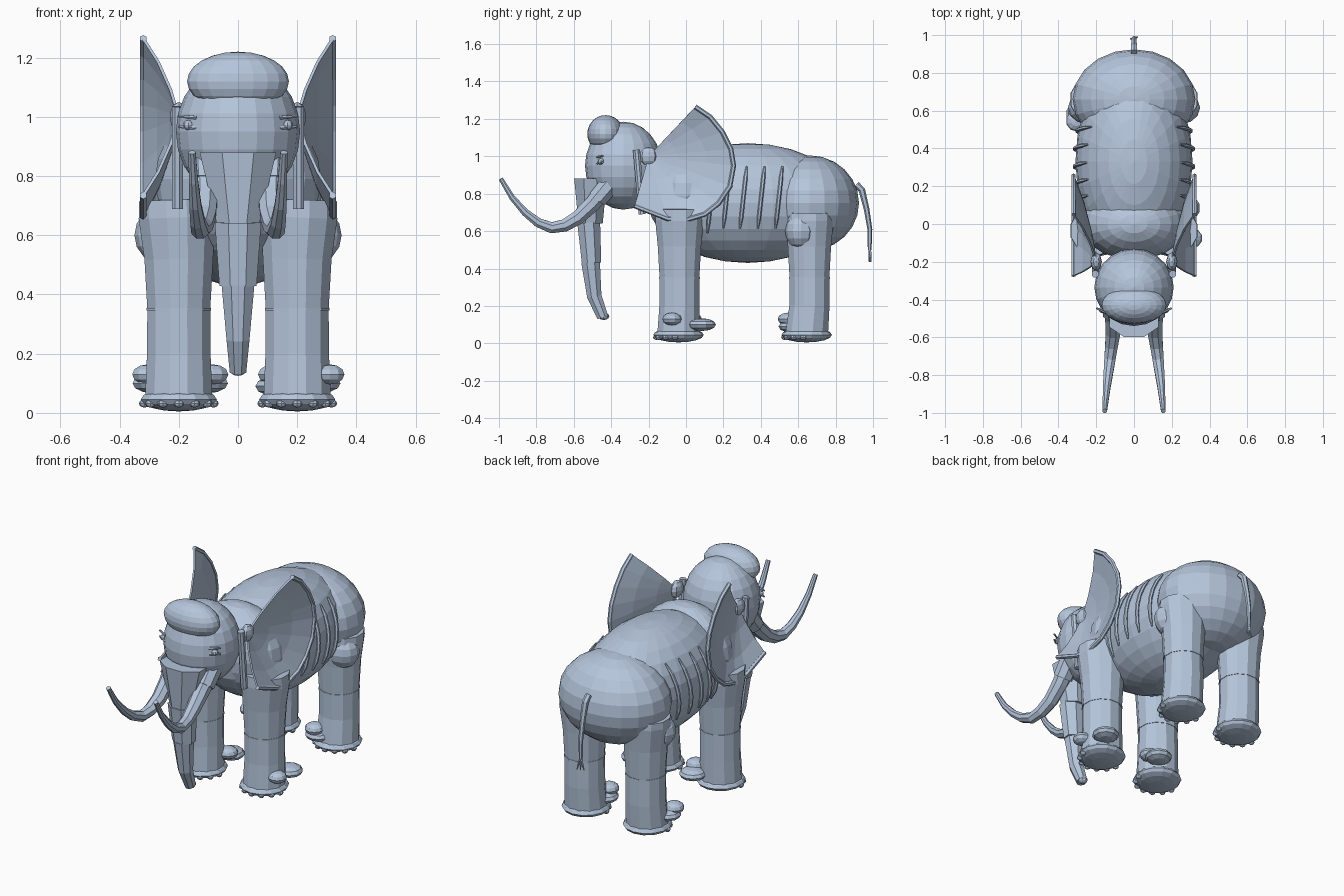
import bpy, bmesh, math
from mathutils import Vector

hide = bpy.data.materials.new("blue_grey_hide")
hide.diffuse_color = (0.46, 0.56, 0.71, 1)


def finish(name, bm):
    bmesh.ops.recalc_face_normals(bm, faces=bm.faces)
    me = bpy.data.meshes.new(name)
    bm.to_mesh(me)
    bm.free()
    me.materials.append(hide)
    ob = bpy.data.objects.new(name, me)
    bpy.context.collection.objects.link(ob)
    return ob


def ball(name, centre, radii, seg=16, rings=10):
    bm = bmesh.new()
    bmesh.ops.create_uvsphere(bm, u_segments=seg, v_segments=rings, radius=1)
    for v in bm.verts:
        v.co = Vector([c + r * k for c, r, k in zip(centre, radii, v.co)])
    return finish(name, bm)


def tube(name, pts, radii, sides=8):
    """Capped tube through pts; each radius is a number or an (across, depth) pair."""
    bm = bmesh.new()
    pts = [Vector(p) for p in pts]
    rows = []
    for i, p in enumerate(pts):
        t = (pts[min(i + 1, len(pts) - 1)] - pts[max(i - 1, 0)]).normalized()
        ref = Vector((0, 0, 1)) if abs(t.x) > 0.8 else Vector((1, 0, 0))
        a = (ref - t * ref.dot(t)).normalized()
        b = t.cross(a)
        r = radii[i]
        ra, rb = r if isinstance(r, tuple) else (r, r)
        angles = [2 * math.pi * (k + 0.5) / sides for k in range(sides)]
        rows.append([bm.verts.new(p + a * ra * math.cos(w) + b * rb * math.sin(w)) for w in angles])
    for lo, hi in zip(rows, rows[1:]):
        for k in range(sides):
            n = (k + 1) % sides
            bm.faces.new((lo[k], lo[n], hi[n], hi[k]))
    bm.faces.new(rows[0])
    bm.faces.new(rows[-1])
    return finish(name, bm)


# Torso
BC, BR = (0, 0.33, 0.75), (0.31, 0.53, 0.32)
ball("belly", BC, BR, 24, 14)
ball("shoulders", (0, 0.0, 0.79), (0.28, 0.19, 0.26), 20, 12)
ball("rump", (0, 0.66, 0.75), (0.325, 0.265, 0.255), 20, 12)

# Head and crown
ball("head", (0, -0.335, 0.95), (0.21, 0.205, 0.235), 20, 12)
ball("crown", (0, -0.43, 1.12), (0.172, 0.098, 0.1), 20, 12)

# Trunk in three tapered pieces
tube("trunk_upper", [(0, -0.51, 0.88), (0, -0.51, 0.64)], [(0.14, 0.095), (0.078, 0.07)])
tube("trunk_middle", [(0, -0.52, 0.645), (0, -0.505, 0.43)], [(0.085, 0.066), (0.068, 0.056)])
tube("trunk_lower", [(0, -0.51, 0.435), (0, -0.49, 0.25), (0, -0.445, 0.14)],
     [(0.06, 0.054), (0.042, 0.042), (0.03, 0.032)])
ball("trunk_tip", (0, -0.44, 0.145), (0.028, 0.03, 0.02), 8, 6)

# Tail and tuft
tube("tail", [(0, 0.91, 0.85), (0, 0.94, 0.82), (0, 0.965, 0.72), (0, 0.983, 0.61), (0, 0.982, 0.5)],
     [0.018, 0.018, 0.015, 0.013, 0.01], 6)
for k in (-1, 0, 1):
    tube("tail_tuft", [(0, 0.982, 0.51), (0.02 * k, 0.985 + 0.005 * k, 0.435)], [0.008, 0.003], 5)

# Outer rim of the ear as (y, z)
RIM = [(0.05, 1.265), (0.13, 1.21), (0.195, 1.13), (0.24, 1.04), (0.255, 0.95), (0.235, 0.84),
       (0.175, 0.75), (0.1, 0.69), (0, 0.66), (-0.1, 0.667), (-0.275, 0.735)]
APEX = Vector((0.205, -0.2, 1.0))


def ear(s):
    # bowed fan from the head out to the rim
    bm = bmesh.new()
    rows = []
    for f, bow in ((0.06, 0.0), (0.35, 0.2), (0.7, 0.56), (1, 1)):
        row = []
        for y, z in RIM:
            x = APEX.x + (0.32 - APEX.x) * bow
            row.append(bm.verts.new((s * x, APEX.y + (y - APEX.y) * f, APEX.z + (z - APEX.z) * f)))
        rows.append(row)
    for a, b in zip(rows, rows[1:]):
        for k in range(len(RIM) - 1):
            bm.faces.new((a[k], a[k + 1], b[k + 1], b[k]))
    ob = finish("ear", bm)
    mod = ob.modifiers.new("thickness", 'SOLIDIFY')
    mod.thickness = 0.01
    mod.offset = 0
    tube("ear_rim", [(s * 0.32, y, z) for y, z in RIM], [0.013] * len(RIM), 6)
    tube("ear_root", [(s * 0.205, -0.265, 1.035), (s * 0.205, -0.235, 0.69)], [0.02, 0.02], 8)
    ball("ear_joint", (s * 0.2, -0.2, 1.0), (0.03, 0.05, 0.05), 8, 6)


for s in (-1, 1):
    ear(s)

    # Tusk with a wider socket
    tusk = [(0.115, -0.43, 0.83), (0.11, -0.5, 0.745), (0.112, -0.58, 0.67), (0.12, -0.65, 0.63),
            (0.128, -0.72, 0.618), (0.136, -0.79, 0.645), (0.144, -0.86, 0.7),
            (0.15, -0.93, 0.78), (0.155, -0.99, 0.88)]
    tube("tusk", [(s * x, y, z) for x, y, z in tusk],
         [0.05, 0.046, 0.041, 0.036, 0.032, 0.027, 0.022, 0.017, 0.013], 8)
    tube("tusk_socket", [(s * 0.115, -0.4, 0.86), (s * 0.112, -0.475, 0.77)], [0.058, 0.055], 8)

    # Eye with two lids
    ball("eye", (s * 0.168, -0.455, 0.972), (0.018, 0.018, 0.017), 8, 6)
    for dz in (-0.01, 0.025):
        tube("eyelid", [(s * 0.14, -0.475, 0.972 + dz), (s * 0.2, -0.445, 0.977 + dz)], [0.007, 0.005], 6)

    # Rib ridges following the belly
    for k, y in enumerate((0.13, 0.215, 0.305, 0.4, 0.495, 0.6)):
        path = []
        for i in range(7):
            z = (0.92 if k in (0, 5) else 0.945) - i * 0.055
            yy = y + 0.02 - i * 0.006
            q = max(0, 1 - ((yy - BC[1]) / BR[1]) ** 2 - ((z - BC[2]) / BR[2]) ** 2)
            path.append((s * (BR[0] * math.sqrt(q) + 0.006), yy, z))
        tube("rib_ridge", path, [0.005] + [0.011] * 5 + [0.005], 6)

    # Legs, knee rings, feet and toenails
    for part, y, foot_y, top in (("front_leg", -0.035, -0.04, 0.72), ("hind_leg", 0.66, 0.645, 0.70)):
        x = s * 0.2
        tube(part, [(x, foot_y, 0.04), (x, y, 0.2), (x, y, 0.35), (x, y, 0.52), (x * 1.03, y, 0.66),
                    (x * 1.04, y, top)], [0.118, 0.111, 0.11, 0.12, 0.134, 0.13], 12)
        tube("knee_ring", [(x, y, 0.345), (x, y, 0.355)], [0.113, 0.113], 12)
        ball("foot", (x, foot_y, 0.045), (0.132, 0.135, 0.04), 14, 8)
        for k in range(7):
            w = math.radians(-90 + (k - 3) * 27)
            ball("toenail", (x + 0.118 * math.cos(w), foot_y + 0.118 * math.sin(w), 0.032),
                 (0.018, 0.018, 0.014), 8, 6)
    ball("hip_knob", (s * 0.25, 0.615, 0.6), (0.1, 0.085, 0.1), 12, 8)

# Flattened ankle pads
for x, y, z, r in ((0.31, -0.075, 0.13, 0.052), (0.275, 0.085, 0.1, 0.075),
                   (-0.085, 0.03, 0.13, 0.055), (-0.105, 0.085, 0.1, 0.075),
                   (0.12, 0.545, 0.13, 0.055), (0.13, 0.57, 0.09, 0.075),
                   (-0.305, 0.545, 0.13, 0.055), (-0.285, 0.58, 0.1, 0.075)):
    ball("ankle_pad", (x, y, z), (r, r, 0.034), 10, 6)
